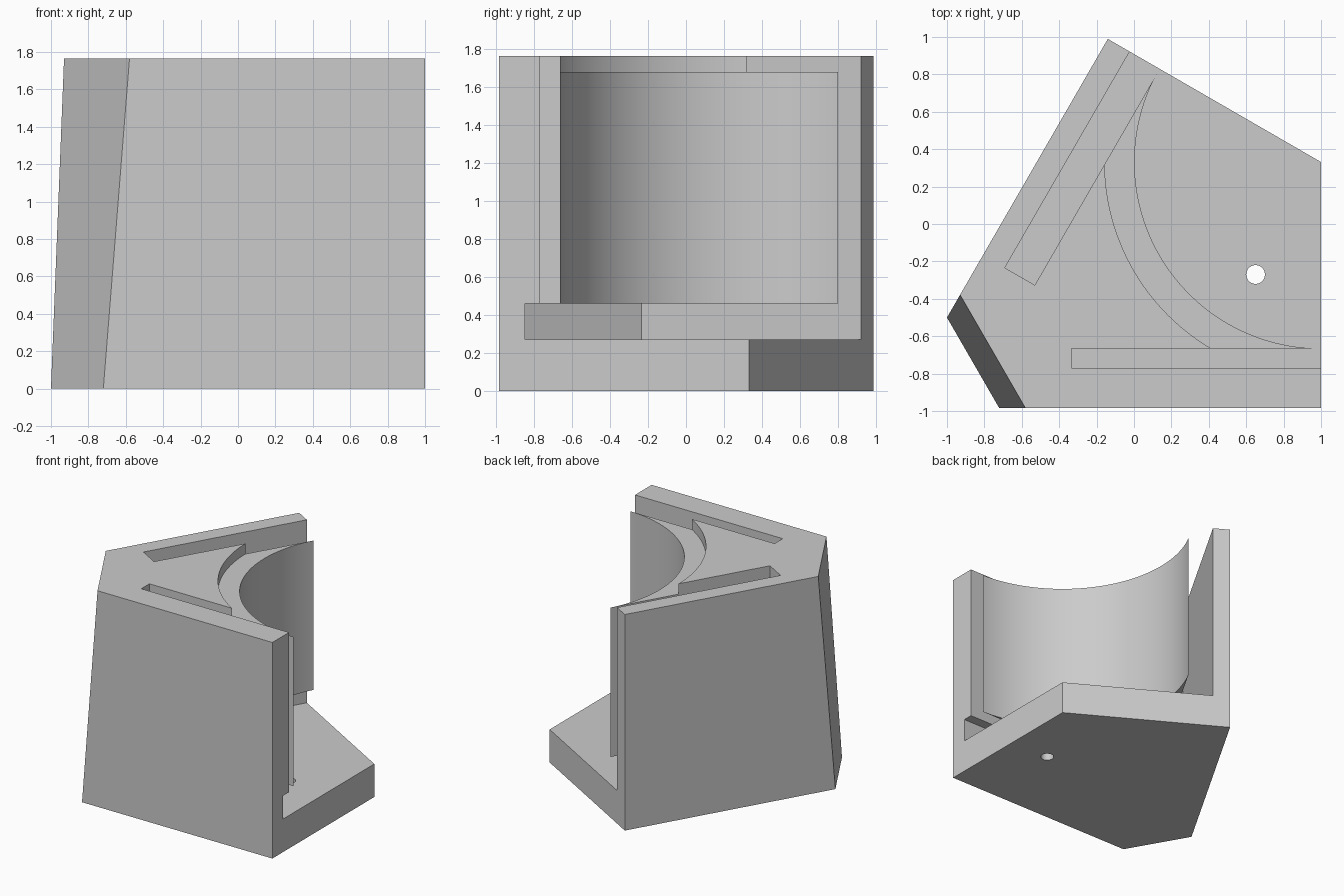
import bpy, bmesh, math
from mathutils import Vector

cube = bpy.data.objects.get("Cube")
if cube:
    bpy.data.objects.remove(cube)

CORNER = Vector((-1.28, -0.985))   # where the two outer walls would meet
LENGTH, HEIGHT = 2.28, 1.765
FLOOR, SHELF = 0.27, 0.46
CENTRE = (LENGTH, LENGTH * math.tan(math.radians(30)))


def mirror(p):
    """Reflect a wall point across the 30 degree axis of the bracket."""
    c, s = 0.5, math.sin(math.radians(60))
    return (c * p[0] + s * p[1], s * p[0] - c * p[1])


def prism(name, low, z0, z1, high=None):
    """Solid between two matching outlines, given relative to the corner."""
    bm = bmesh.new()
    rings = []
    for outline, z in ((low, z0), (high or low, z1)):
        rings.append([bm.verts.new((*(CORNER + Vector(p)), z)) for p in outline])
    a, b = rings
    bm.faces.new(a)
    bm.faces.new(b)
    for i in range(len(a)):
        j = (i + 1) % len(a)
        bm.faces.new((a[i], a[j], b[j], b[i]))
    bmesh.ops.recalc_face_normals(bm, faces=bm.faces)
    mesh = bpy.data.meshes.new(name)
    bm.to_mesh(mesh)
    bm.free()
    obj = bpy.data.objects.new(name, mesh)
    bpy.context.collection.objects.link(obj)
    return obj


def circle(centre, radius, count):
    return [(centre[0] + radius * math.cos(math.tau * i / count),
             centre[1] + radius * math.sin(math.tau * i / count)) for i in range(count)]


def pentagon(start):
    front = [(start, 0), (LENGTH, 0)]
    return front + [CENTRE, mirror(front[1]), mirror(front[0])]


# Solid body with a leaning chamfer at the corner
body = prism("corner_bracket", pentagon(0.56), 0, HEIGHT, pentagon(0.70))

# Cutters: space under the block, panel slots, round bay, top step, screw hole
inner, outer = (0.945, 0.135), (3, 0.135)
front_slot = [(0.945, 0.215), (3, 0.215), (3, 0.32), (0.945, 0.32)]
side_slot = [mirror(p) for p in ((0.945, 0.135), (3, 0.135), (3, 0.32), (0.945, 0.32))]
# The step stops at the inner faces of the slots
arc = [p for p in circle(CENTRE, 1.157, 240) if p[1] > 0.30 and mirror(p)[1] > 0.30]
cutters = [
    prism("undercut", [inner, outer, (3, 1.732), mirror(outer), mirror(inner)], FLOOR, SHELF),
    prism("front_slot_cutter", front_slot, 0.4, 2),
    prism("side_slot_cutter", side_slot, 0.4, 2),
    prism("round_bay", circle(CENTRE, 0.997, 240), 0.35, 2),
    prism("step_cutter", arc, 1.68, 2),
    prism("screw_hole", circle((1.93, 0.715), 0.05, 48), -0.2, 0.4),
]
bpy.context.view_layer.objects.active = body
body.select_set(True)
for cutter in cutters:
    mod = body.modifiers.new("cut", "BOOLEAN")
    mod.operation = "DIFFERENCE"
    mod.solver = "EXACT"
    mod.object = cutter
    bpy.ops.object.modifier_apply(modifier=mod.name)
    bpy.data.objects.remove(cutter)

# Single grey finish
grey = bpy.data.materials.new("light_grey")
grey.use_nodes = True
colour = (0.6, 0.6, 0.6, 1)
grey.diffuse_color = colour
grey.node_tree.nodes["Principled BSDF"].inputs["Base Color"].default_value = colour
body.data.materials.clear()
body.data.materials.append(grey)
for face in body.data.polygons:
    face.material_index = 0
bpy.ops.object.shade_smooth_by_angle(angle=math.radians(30))
